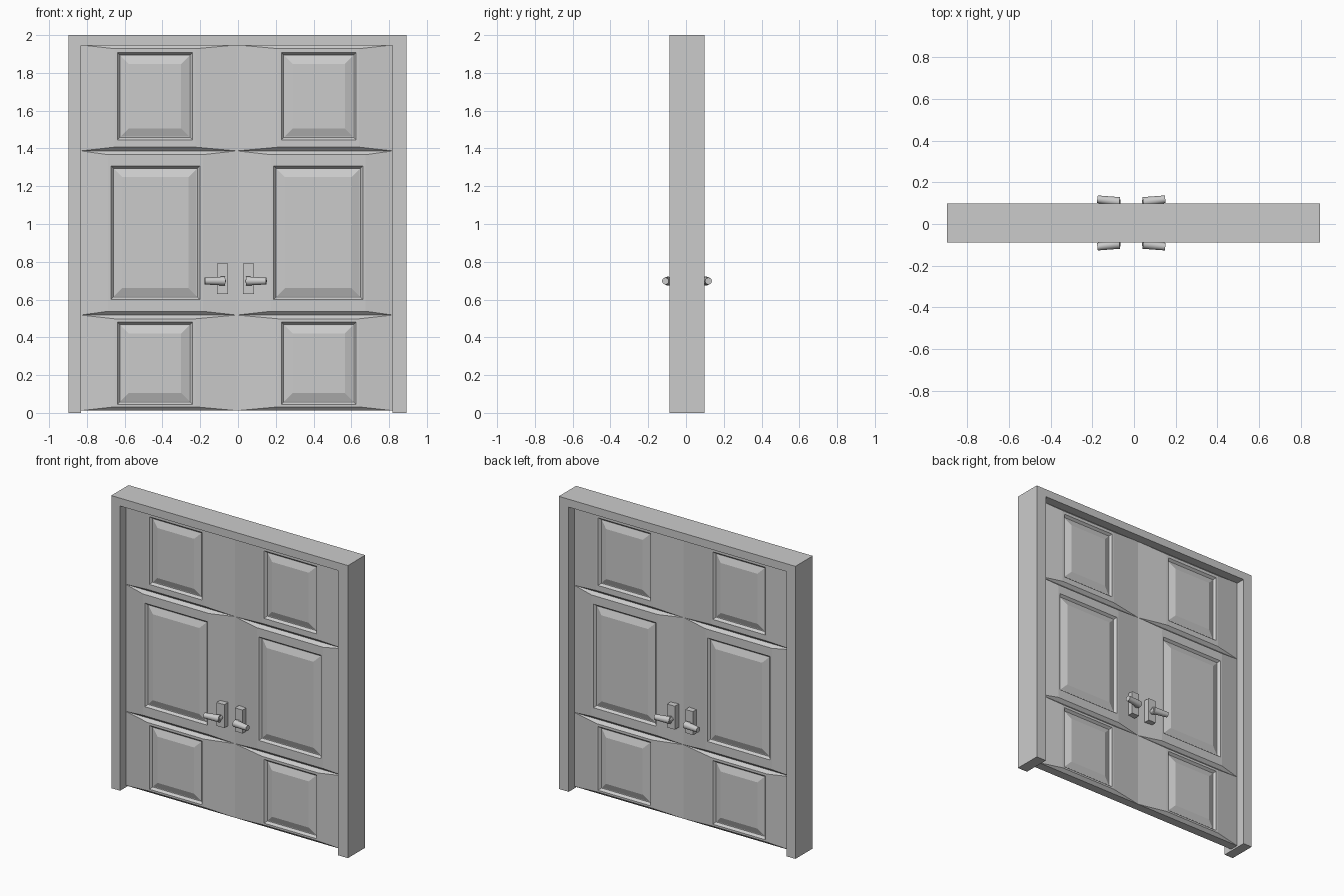
import bpy, bmesh
from mathutils import Vector, Matrix

if "Cube" in bpy.data.objects:
    bpy.data.objects.remove(bpy.data.objects["Cube"])

CX, CY = -0.006, 0.005      # meeting line of the leaves, mid depth


def finish(name, bm):
    bmesh.ops.remove_doubles(bm, verts=bm.verts, dist=1e-5)
    bmesh.ops.recalc_face_normals(bm, faces=bm.faces)
    me = bpy.data.meshes.new(name)
    bm.to_mesh(me)
    bm.free()
    ob = bpy.data.objects.new(name, me)
    bpy.context.collection.objects.link(ob)
    return ob


# Frame: U-shaped profile extruded through the depth
def door_frame():
    bm = bmesh.new()
    pts = [(-0.897, 0), (-0.83, 0), (-0.83, 1.946), (0.818, 1.946),
           (0.818, 0), (0.893, 0), (0.893, 2), (-0.897, 2)]
    face = bm.faces.new([bm.verts.new((x, -0.088, z)) for x, z in pts])
    ext = bmesh.ops.extrude_face_region(bm, geom=[face])
    bmesh.ops.translate(bm, vec=(0, 0.187, 0),
                        verts=[v for v in ext["geom"] if isinstance(v, bmesh.types.BMVert)])
    finish("door_frame", bm)


# Leaf: stacked sections, each with sloped borders and a raised panel
EDGE, RIM, GROOVE = 0.03, 0.05, 0.034
SECTIONS = [  # section z range, panel u range, panel z range
    (0.012, 0.518, 0.235, 0.632, 0.045, 0.481),
    (0.518, 1.387, 0.195, 0.667, 0.600, 1.308),
    (1.387, 1.948, 0.235, 0.632, 1.445, 1.907),
]


def rect(bm, s, u0, u1, z0, z1, y):
    return [bm.verts.new((CX + s * u, CY + y, z))
            for u, z in ((u0, z0), (u1, z0), (u1, z1), (u0, z1))]


def door_leaf(name, s):
    bm = bmesh.new()
    for n, (z0, z1, u0, u1, p0, p1) in enumerate(SECTIONS):
        outer = []
        for side in (-1, 1):
            def panel(i, h):
                return rect(bm, s, u0 + i, u1 - i, p0 + i, p1 - i, side * h)
            loops = [rect(bm, s, 0, 0.826, z0, z1, side * EDGE),
                     rect(bm, s, u0 - 0.015, u1 + 0.015, z0 + 0.02, z1 - 0.02, side * RIM),
                     panel(0, RIM), panel(0.013, GROOVE), panel(0.018, GROOVE),
                     panel(0.06, RIM)]
            for a, b in zip(loops, loops[1:]):
                for i in range(4):
                    j = (i + 1) % 4
                    bm.faces.new((a[i], a[j], b[j], b[i]))
            bm.faces.new(loops[-1])
            outer.append(loops[0])
        # thin edges of the leaf
        a, b = outer
        for i in [1, 3] + ([0] if n == 0 else []) + ([2] if n == 2 else []):
            j = (i + 1) % 4
            bm.faces.new((a[i], a[j], b[j], b[i]))
    finish(name, bm)


# Handles: back plate, round stem and tapered lever
def rod(bm, a, b, r0, r1, seg=16):
    a, b = Vector(a), Vector(b)
    d = b - a
    mat = Matrix.Translation((a + b) / 2) @ d.to_track_quat('Z', 'Y').to_matrix().to_4x4()
    bmesh.ops.create_cone(bm, cap_ends=True, segments=seg, radius1=r0, radius2=r1,
                          depth=d.length, matrix=mat)


def door_handle(name, s, side):
    cx, z = -0.013 + s * 0.069, 0.71
    bm = bmesh.new()
    bmesh.ops.create_cube(bm, size=1, matrix=Matrix.Translation((cx, CY + side * 0.055, z))
                          @ Matrix.Diagonal((0.058, 0.045, 0.16, 1)))
    finish(name + "_plate", bm)
    bm = bmesh.new()
    z -= 0.012
    rod(bm, (cx, CY + side * 0.07, z), (cx, CY + side * 0.112, z), 0.018, 0.018)
    rod(bm, (cx - s * 0.012, CY + side * 0.1, z), (cx + s * 0.094, CY + side * 0.114, z),
        0.024, 0.018)
    ob = finish(name + "_lever", bm)
    bpy.ops.object.select_all(action='DESELECT')
    ob.select_set(True)
    bpy.context.view_layer.objects.active = ob
    bpy.ops.object.shade_smooth_by_angle()


door_frame()
for label, s in (("left", -1), ("right", 1)):
    door_leaf(label + "_leaf", s)
    for face, side in (("front", -1), ("back", 1)):
        door_handle(f"{label}_{face}_handle", s, side)
